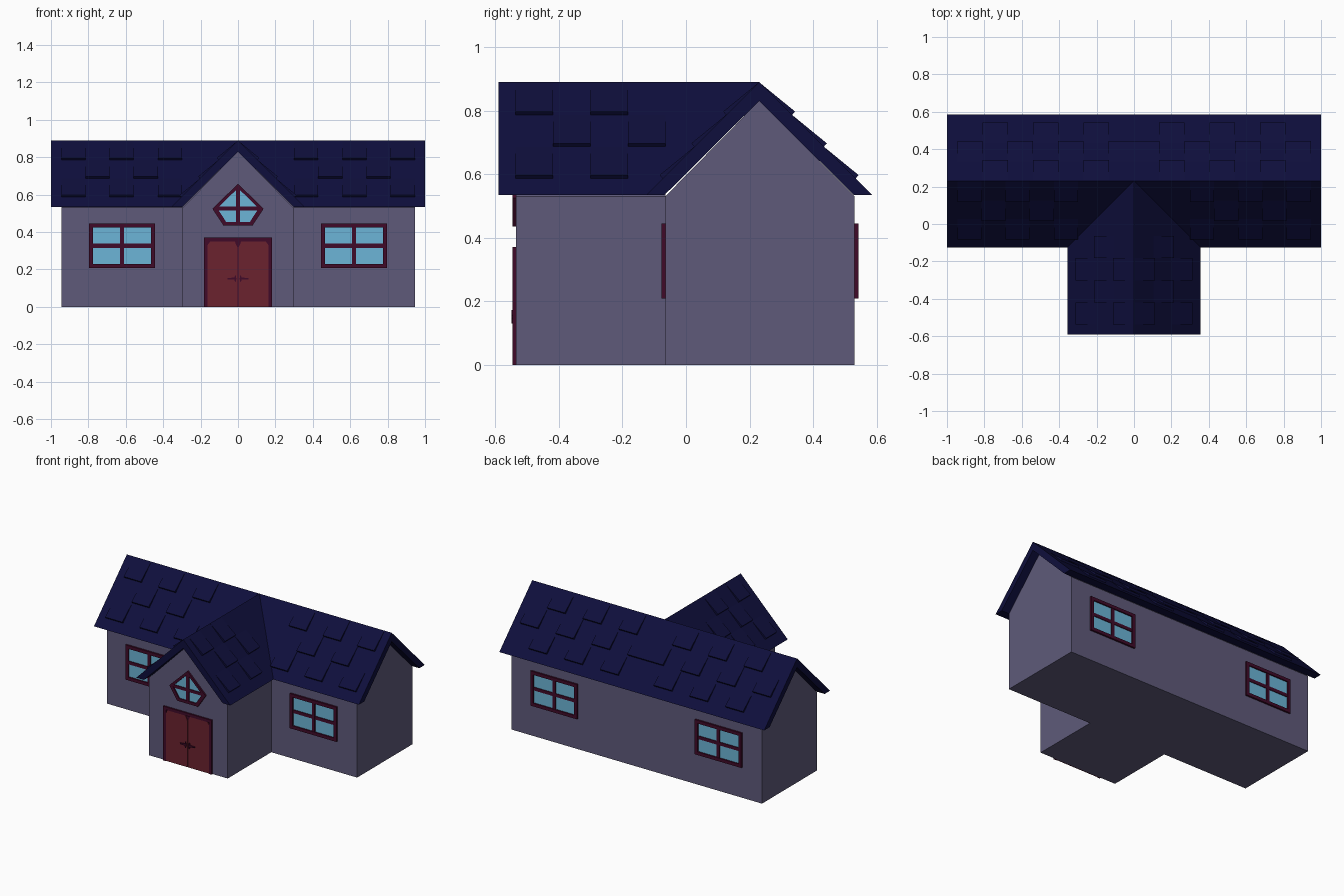
import bpy, bmesh

if "Cube" in bpy.data.objects:
    bpy.data.objects.remove(bpy.data.objects["Cube"])


def material(name, rgb):
    m = bpy.data.materials.new(name)
    m.diffuse_color = (*rgb, 1)
    m.use_nodes = True
    m.node_tree.nodes["Principled BSDF"].inputs["Base Color"].default_value = m.diffuse_color
    return m


WALL = material("grey violet wall", (0.114, 0.102, 0.195))
ROOF = material("navy roof", (0.0045, 0.0045, 0.045))
GLASS = material("blue glass", (0.15, 0.46, 0.68))
DOOR = material("red door", (0.145, 0.016, 0.028))
TRIM = material("plum trim", (0.051, 0.003, 0.022))


def loft(bm, ring_a, ring_b):
    """Closed solid between two matching rings of 3D points."""
    a = [bm.verts.new(p) for p in ring_a]
    b = [bm.verts.new(p) for p in ring_b]
    n = len(a)
    bm.faces.new(a)
    bm.faces.new(b[::-1])
    for i in range(n):
        j = (i + 1) % n
        bm.faces.new((a[j], a[i], b[i], b[j]))


def finish(bm, name, mat):
    bmesh.ops.recalc_face_normals(bm, faces=bm.faces[:])
    me = bpy.data.meshes.new(name)
    bm.to_mesh(me)
    bm.free()
    me.materials.append(mat)
    ob = bpy.data.objects.new(name, me)
    bpy.context.collection.objects.link(ob)
    return ob


RIDGE_Y, RIDGE_Z = 0.23, 0.89
EAVE = 0.355
FRONT_Y, MAIN_Y, BACK_Y = -0.535, -0.065, 0.53

# Walls: long body and front porch, both with gable ends
bm = bmesh.new()
gable = [(MAIN_Y, 0), (BACK_Y, 0), (BACK_Y, 0.53), (RIDGE_Y, 0.83), (MAIN_Y, 0.53)]
loft(bm, [(-0.945, y, z) for y, z in gable], [(0.945, y, z) for y, z in gable])
finish(bm, "main_walls", WALL)
bm = bmesh.new()
gable = [(-0.297, 0), (0.297, 0), (0.297, 0.53), (0, 0.83), (-0.297, 0.53)]
loft(bm, [(x, FRONT_Y, z) for x, z in gable], [(x, MAIN_Y, z) for x, z in gable])
finish(bm, "porch_walls", WALL)

# Roof slabs: profile is (distance from ridge, height); front slopes meet in mitred valleys
slab = [(0, RIDGE_Z), (EAVE, RIDGE_Z - EAVE), (0.297, RIDGE_Z - EAVE), (0, 0.83)]
bm = bmesh.new()
loft(bm, [(-1, RIDGE_Y + d, z) for d, z in slab], [(1, RIDGE_Y + d, z) for d, z in slab])
for s in (-1, 1):
    loft(bm, [(s, RIDGE_Y - d, z) for d, z in slab],
         [(s * d, RIDGE_Y - d, z) for d, z in slab])
finish(bm, "main_roof", ROOF)
bm = bmesh.new()
for s in (-1, 1):
    loft(bm, [(s * d, -0.59, z) for d, z in slab],
         [(s * d, RIDGE_Y - d, z) for d, z in slab])
finish(bm, "porch_roof", ROOF)


# Shingles: thin wedges laid in a checker of three rows
def wedge(row):
    d = 0.1 * row
    e = d + 0.103
    return [(d + 0.004, RIDGE_Z - d - 0.004), (e + 0.01, RIDGE_Z - e + 0.01),
            (e, RIDGE_Z - e - 0.002)]


bm_main, bm_porch = bmesh.new(), bmesh.new()
for row in range(3):
    w = wedge(row)
    for s in (-1, 1):
        for c in range(row % 2, 5, 2):        # front slope
            x0, x1 = s * (0.945 - 0.129 * c), s * (0.945 - 0.129 * (c + 1))
            loft(bm_main, [(x0, RIDGE_Y - d, z) for d, z in w],
                 [(x1, RIDGE_Y - d, z) for d, z in w])
        for c in range(1 - row % 2, 7, 2):    # back slope
            x0, x1 = s * (0.945 - 0.135 * c), s * (0.945 - 0.135 * (c + 1))
            loft(bm_main, [(x0, RIDGE_Y + d, z) for d, z in w],
                 [(x1, RIDGE_Y + d, z) for d, z in w])
        for c in range(row % 2, 4, 2):        # porch slopes
            y0 = -0.537 + 0.118 * c
            loft(bm_porch, [(s * d, y0, z) for d, z in w],
                 [(s * d, y0 + 0.118, z) for d, z in w])
finish(bm_main, "main_shingles", ROOF)
finish(bm_porch, "porch_shingles", ROOF)


# Flat fittings on a wall at y, pushed outward along side (-1 front, 1 back)
def plate(bm, pts, y, side, depth):
    loft(bm, [(x, y, z) for x, z in pts], [(x, y + side * depth, z) for x, z in pts])


def rect(x0, x1, z0, z1):
    return [(x0, z0), (x1, z0), (x1, z1), (x0, z1)]


def border(bm, outer, inner, y, side, depth):
    n = len(outer)
    for i in range(n):
        j = (i + 1) % n
        plate(bm, [outer[i], outer[j], inner[j], inner[i]], y, side, depth)


# Rectangular four-pane windows, two at the front and two at the back
for y, side, place in ((MAIN_Y, -1, "front"), (BACK_Y, 1, "back")):
    for cx, hand in ((-0.62, "left"), (0.62, "right")):
        bm = bmesh.new()
        border(bm, rect(cx - 0.176, cx + 0.176, 0.208, 0.445),
               rect(cx - 0.154, cx + 0.154, 0.23, 0.423), y, side, 0.012)
        plate(bm, rect(cx - 0.011, cx + 0.011, 0.23, 0.423), y, side, 0.009)
        plate(bm, rect(cx - 0.154, cx + 0.154, 0.316, 0.338), y, side, 0.008)
        finish(bm, f"{place}_{hand}_window_frame", TRIM)
        bm = bmesh.new()
        plate(bm, rect(cx - 0.156, cx + 0.156, 0.228, 0.425), y, side, 0.003)
        finish(bm, f"{place}_{hand}_window_glass", GLASS)

# Five-sided gable window
outer = [(-0.078, 0.435), (0.078, 0.435), (0.137, 0.525), (0, 0.658), (-0.137, 0.525)]
inner = [(x * 0.81, 0.535 + (z - 0.535) * 0.81) for x, z in outer]
bm = bmesh.new()
border(bm, outer, inner, FRONT_Y, -1, 0.011)
plate(bm, rect(-0.01, 0.01, 0.45, 0.635), FRONT_Y, -1, 0.009)
plate(bm, rect(-0.115, 0.115, 0.516, 0.536), FRONT_Y, -1, 0.008)
finish(bm, "gable_window_frame", TRIM)
bm = bmesh.new()
plate(bm, inner, FRONT_Y, -1, 0.003)
finish(bm, "gable_window_glass", GLASS)

# Double door: frame with backing, two leaves with clipped tops, handles
bm = bmesh.new()
for s in (-1, 1):
    plate(bm, rect(s * 0.163, s * 0.183, 0, 0.37), FRONT_Y, -1, 0.011)
plate(bm, rect(-0.163, 0.163, 0.35, 0.37), FRONT_Y, -1, 0.011)
plate(bm, rect(-0.163, 0.163, 0, 0.35), FRONT_Y, -1, 0.003)
finish(bm, "door_frame", TRIM)
leaf = [(0.0015, 0), (0.163, 0), (0.163, 0.33), (0.148, 0.35), (0.018, 0.35), (0.0015, 0.315)]
bm = bmesh.new()
for s in (-1, 1):
    plate(bm, [(s * x, z) for x, z in leaf], FRONT_Y, -1, 0.007)
finish(bm, "door_leaves", DOOR)
bm = bmesh.new()
grip = [(0.008, 0.15), (0.014, 0.13), (0.02, 0.145), (0.055, 0.147),
        (0.055, 0.154), (0.02, 0.157), (0.014, 0.172)]
for s in (-1, 1):
    plate(bm, [(s * x, z) for x, z in grip], FRONT_Y - 0.006, -1, 0.008)
finish(bm, "door_handles", TRIM)
